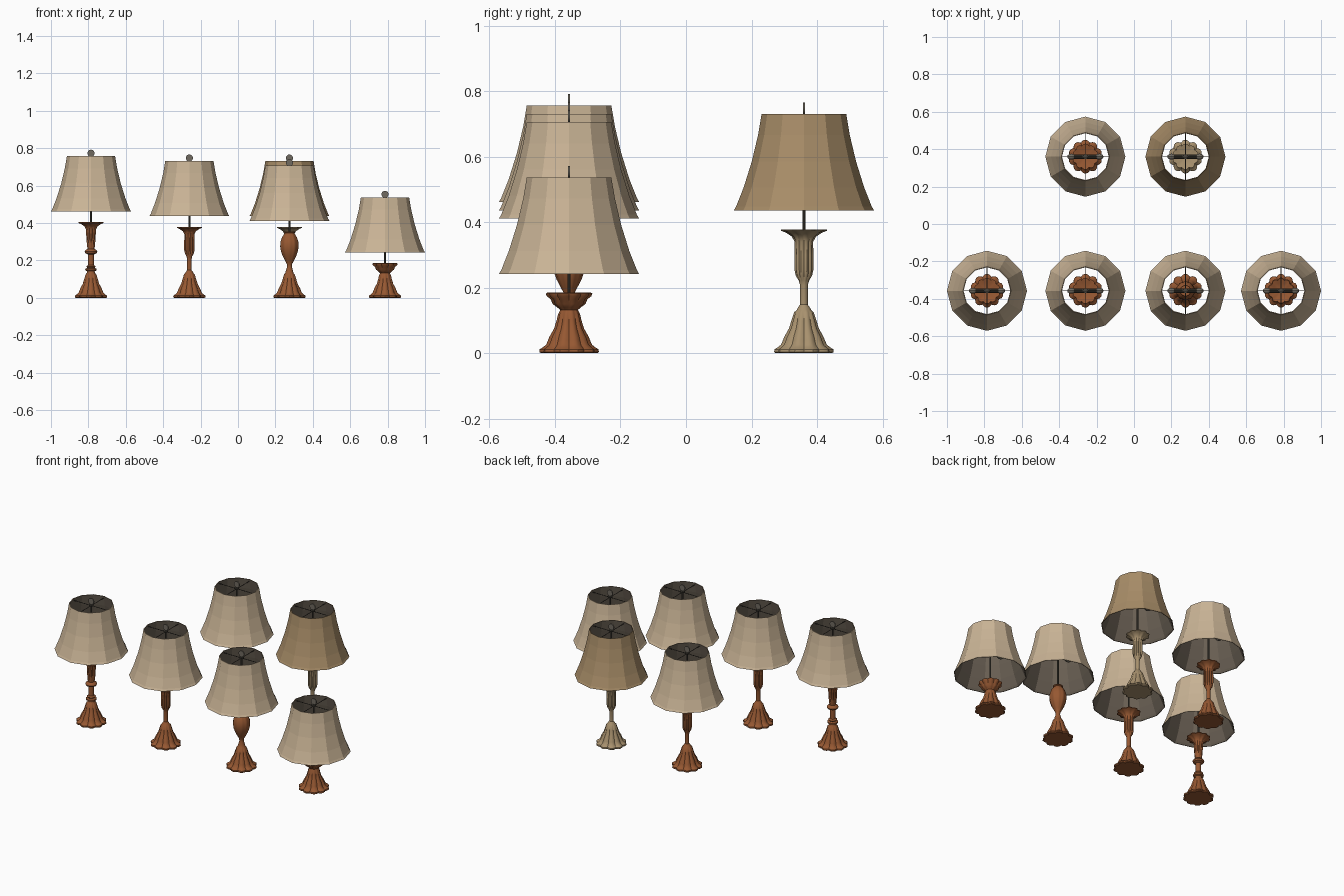
import bpy, bmesh, math
from mathutils import Matrix

if "Cube" in bpy.data.objects:
    bpy.data.objects.remove(bpy.data.objects["Cube"])


def lin(c):
    c /= 255
    return c / 12.92 if c < 0.04045 else ((c + 0.055) / 1.055) ** 2.4


def mat(name, r, g, b):
    m = bpy.data.materials.new(name)
    m.diffuse_color = (lin(r), lin(g), lin(b), 1)
    m.use_nodes = True
    m.node_tree.nodes["Principled BSDF"].inputs["Base Color"].default_value = m.diffuse_color
    return m


WOOD = mat("carved_wood", 150, 88, 50)
PALE = mat("pale_wood", 168, 145, 110)
LINEN = mat("linen_fabric", 202, 180, 150)
GOLD = mat("golden_fabric", 168, 141, 104)
LINING = mat("shade_lining", 106, 96, 84)
METAL = mat("dark_metal", 72, 68, 60)
GREY = mat("grey_bulb", 112, 106, 96)


def finish(bm, name, mats, loc, smooth=None):
    bmesh.ops.recalc_face_normals(bm, faces=bm.faces)
    me = bpy.data.meshes.new(name)
    bm.to_mesh(me)
    bm.free()
    for m in mats:
        me.materials.append(m)
    ob = bpy.data.objects.new(name, me)
    ob.location = loc
    bpy.context.collection.objects.link(ob)
    if smooth:
        bpy.context.view_layer.objects.active = ob
        ob.select_set(True)
        bpy.ops.object.shade_smooth_by_angle(angle=math.radians(smooth))
        ob.select_set(False)
    return ob


def turned(name, profile, m, loc, lobes=10, per=4):
    """Turned and carved body; each profile point is (z, radius, lobe depth)."""
    bm = bmesh.new()
    n = lobes * per
    rings = []
    for z, r, a in profile:
        ring = []
        for i in range(n):
            t = 2 * math.pi * i / n
            k = r * (1 - a * (1 - abs(math.sin(lobes * t / 2))))
            ring.append(bm.verts.new((k * math.cos(t), k * math.sin(t), z)))
        rings.append(ring)
    for lo, hi in zip(rings, rings[1:]):
        for i in range(n):
            j = (i + 1) % n
            bm.faces.new((lo[i], lo[j], hi[j], hi[i]))
    bm.faces.new(rings[0][::-1])
    bm.faces.new(rings[-1])
    return finish(bm, name, [m], loc, 35)


def shade(name, m, loc, sides=12, t=0.004):
    """Panelled bell shade, open at both ends, with a darker lining."""
    outer = [(0, .214), (.012, .207), (.07, .184), (.15, .159), (.23, .14), (.295, .129)]
    loop = outer + [(z, r - t) for z, r in reversed(outer)]
    bm = bmesh.new()
    rings = [[bm.verts.new((r * math.cos(2 * math.pi * i / sides),
                            r * math.sin(2 * math.pi * i / sides), z))
              for i in range(sides)] for z, r in loop]
    k = len(loop)
    for s in range(k):
        a, b = rings[s], rings[(s + 1) % k]
        for i in range(sides):
            j = (i + 1) % sides
            f = bm.faces.new((a[i], a[j], b[j], b[i]))
            f.material_index = 1 if len(outer) <= s < k - 1 else 0
    return finish(bm, name, [m, LINING], loc)


def rod(name, r, length, axis, m, loc, seg=10):
    bm = bmesh.new()
    rot = {'x': Matrix.Rotation(math.pi / 2, 3, 'Y'),
           'y': Matrix.Rotation(math.pi / 2, 3, 'X'),
           'z': Matrix.Identity(3)}[axis]
    bmesh.ops.create_cone(bm, cap_ends=True, segments=seg, radius1=r, radius2=r,
                          depth=length, matrix=rot.to_4x4())
    return finish(bm, name, [m], loc, 35)


def bulb(name, loc):
    bm = bmesh.new()
    bmesh.ops.create_uvsphere(bm, u_segments=12, v_segments=8, radius=0.016)
    bmesh.ops.scale(bm, vec=(1.4, 1, 1), verts=bm.verts)
    return finish(bm, name, [GREY], loc, 60)


# Scalloped foot shared by every lamp
FOOT = [(0, .086, .14), (.004, .091, .14), (.012, .09, .14), (.018, .08, .13),
        (.026, .07, .12), (.04, .064, .12), (.05, .06, .12), (.075, .046, .12),
        (.1, .038, .12), (.125, .03, .1), (.132, .022, 0)]


def flower(z):
    """Flared flower cup whose rim is at height z."""
    return [(z - .038, .028, .12), (z - .022, .037, .12), (z - .01, .055, .12),
            (z - .004, .07, .13), (z, .07, .13), (z - .004, .052, .1), (z - .012, .02, 0)]


FLUTED = FOOT + [(.14, .018, 0), (.148, .012, 0), (.208, .012, 0), (.222, .016, .1),
                 (.237, .025, .14), (.255, .029, .15), (.3, .029, .15)] + flower(.378)
RINGED = FOOT + [(.142, .02, 0), (.146, .03, 0), (.155, .031, 0), (.16, .02, 0),
                 (.168, .026, 0), (.174, .016, 0), (.232, .016, 0), (.238, .03, 0),
                 (.247, .034, 0), (.255, .03, 0), (.262, .018, 0), (.275, .022, .14),
                 (.32, .026, .15)] + flower(.404)
VASE = FOOT + [(.145, .019, 0), (.165, .013, 0), (.18, .014, 0), (.2, .025, .06),
               (.225, .038, .06), (.25, .047, .06), (.275, .051, .06), (.3, .049, .06),
               (.325, .04, .06), (.342, .029, .06), (.346, .024, 0), (.35, .03, 0),
               (.355, .028, 0), (.355, .01, 0)]
SHORT = FOOT[:-2] + [(.118, .034, .1), (.132, .027, .05), (.14, .036, .1), (.15, .05, .12),
                     (.165, .056, .12), (.174, .068, .13), (.182, .071, .13),
                     (.185, .067, .13), (.178, .045, .1), (.17, .02, 0)]

# name, x, y, body profile, body colour, shade colour, shade bottom height
LAMPS = [("ringed", -.786, -.357, RINGED, WOOD, LINEN, .462),
         ("fluted", -.26, -.357, FLUTED, WOOD, LINEN, .436),
         ("vase", .275, -.357, VASE, WOOD, LINEN, .411),
         ("short", .786, -.357, SHORT, WOOD, LINEN, .242),
         ("rear_fluted", -.26, .36, FLUTED, WOOD, LINEN, .436),
         ("rear_pale", .275, .36, FLUTED, PALE, GOLD, .436)]

for name, x, y, prof, body, cloth, zs in LAMPS:
    top = zs + .295
    turned(name + "_lamp_base", prof, body, (x, y, 0))
    shade(name + "_lamp_shade", cloth, (x, y, zs))
    # centre stem from the body to the finial
    lo = zs - .08
    rod(name + "_stem", .005, top - lo, 'z', METAL, (x, y, (top + lo) / 2))
    # two horizontal sockets with bulbs
    zc = zs + .15
    rod(name + "_sockets", .012, .14, 'x', METAL, (x, y, zc))
    for s, side in ((-1, "left"), (1, "right")):
        bulb(name + "_" + side + "_bulb", (x + s * .075, y, zc))
    # wire cross holding the shade
    for ax in "xy":
        rod(name + "_shade_wire_" + ax, .002, .25, ax, METAL, (x, y, top - .012), 6)
    # hub and flat round finial
    rod(name + "_hub", .014, .008, 'z', METAL, (x, y, top - .008))
    rod(name + "_finial", .019, .007, 'y', GREY, (x, y, top + .016), 20)
